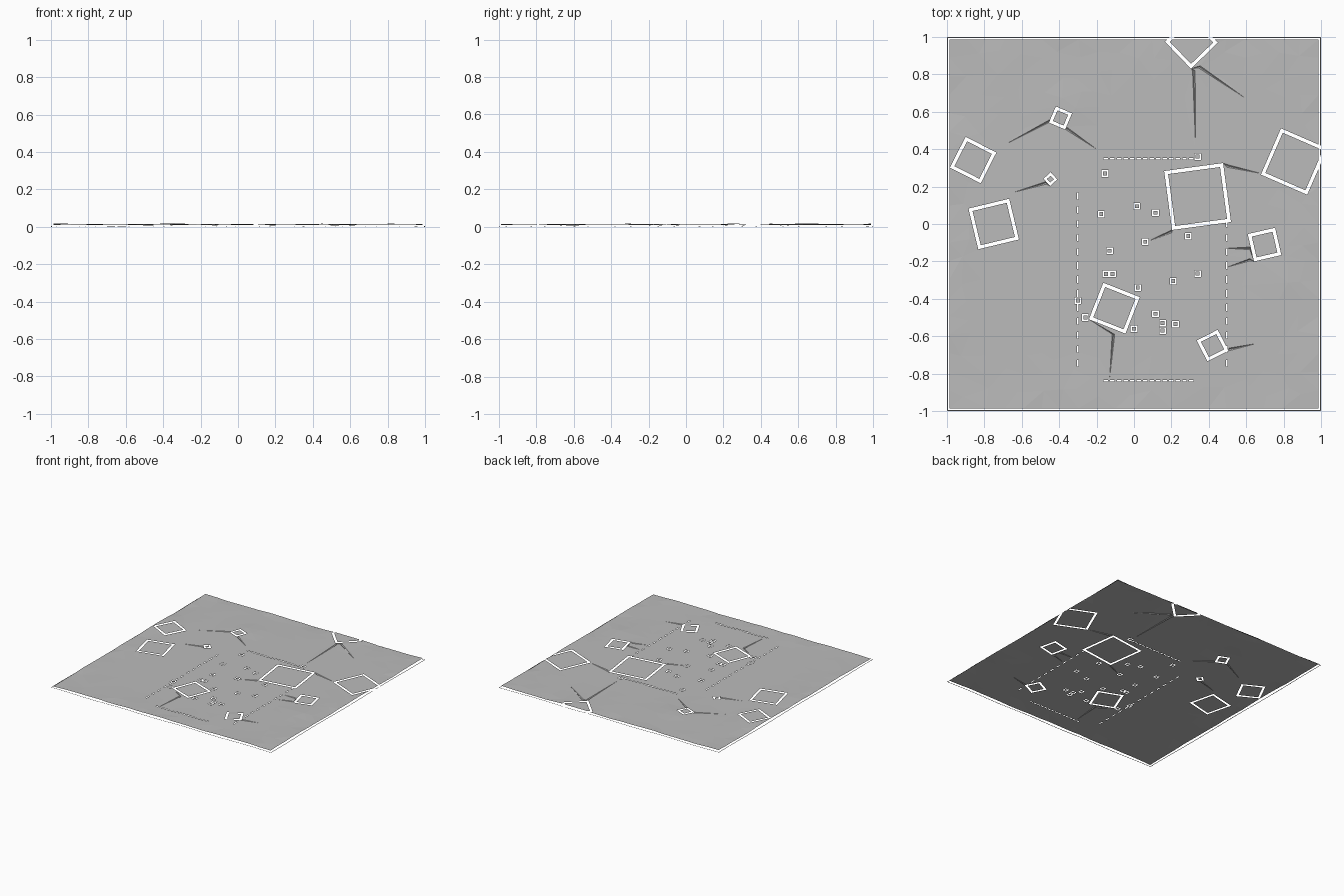
import bpy
import math
import random
from mathutils import Vector
from mathutils.geometry import delaunay_2d_cdt

cube = bpy.data.objects.get("Cube")
if cube:
    bpy.data.objects.remove(cube)
random.seed(4)

grey = bpy.data.materials.new("ground grey")
grey.use_nodes = True
grey.diffuse_color = (0.5, 0.5, 0.5, 1)
grey.node_tree.nodes["Principled BSDF"].inputs["Base Color"].default_value = grey.diffuse_color

EDGE, RIM = 0.987, 0.995   # outer edge of the ground, inner edge of the rim

# Footprints: centre x, centre y, side, turn in degrees, slot width
footprints = [
    (0.34, 0.147, 0.318, 7.7, 0.019), (-0.105, -0.45, 0.21, -21.5, 0.018),
    (-0.86, 0.342, 0.185, -27, 0.018), (-0.75, 0, 0.224, 13.5, 0.018),
    (-0.393, 0.567, 0.094, -23, 0.016), (-0.447, 0.24, 0.052, 42, 0.013),
    (0.856, 0.334, 0.27, -23.5, 0.018), (0.698, -0.11, 0.15, 13, 0.018),
    (0.42, -0.65, 0.126, 27, 0.017), (0.307, 0.972, 0.2, 44, 0.018),
]
# Post sockets: centres of small square slots
sockets = [
    (0.34, 0.36), (-0.155, 0.27), (-0.175, 0.053), (0.015, 0.095), (0.115, 0.06),
    (0.06, -0.095), (0.29, -0.065), (-0.13, -0.143), (0.34, -0.265), (0.21, -0.305),
    (0.02, -0.34), (-0.115, -0.267), (-0.15, -0.267), (-0.3, -0.41), (-0.26, -0.5),
    (0.115, -0.48), (0.153, -0.53), (0.153, -0.57), (0.222, -0.535), (0, -0.56),
]
# Creases: start and tip of tapering grooves
creases = [
    (-0.45, 0.55, -0.68, 0.43), (-0.36, 0.51, -0.2, 0.4), (-0.47, 0.22, -0.64, 0.17),
    (0.35, 0.84, 0.6, 0.67), (0.32, 0.82, 0.33, 0.4), (-0.11, -0.59, -0.13, -0.82),
    (0.2, -0.04, 0.06, -0.1), (0.5, 0.31, 0.68, 0.27), (0.62, -0.13, 0.5, -0.13),
    (0.62, -0.19, 0.5, -0.23), (0.51, -0.67, 0.65, -0.64),
]
# Low mounds: centre and height
mounds = [(-0.95, 0.4, 0.005), (-0.95, -0.1, 0.005), (-0.3, -0.95, 0.004),
          (-0.35, 0.65, 0.005), (0.8, -0.3, 0.004), (0.35, 0.9, 0.004)]


class Slot:
    """A rectangular slot, or a ring of slot around a pad."""

    def __init__(self, x, y, width, depth, turn=0, gap=0):
        self.centre = Vector((x, y))
        self.half = Vector((width / 2, depth / 2))
        self.turn = math.radians(turn)
        self.gap = gap

    def loops(self):
        for inset in ([0, self.gap] if self.gap else [0]):
            a, b = self.half.x - inset, self.half.y - inset
            yield [self.centre + Vector(p) @ self.matrix()
                   for p in ((-a, -b), (a, -b), (a, b), (-a, b))]

    def matrix(self):
        from mathutils import Matrix
        return Matrix.Rotation(-self.turn, 2)

    def where(self, p):
        q = (p - self.centre) @ self.matrix().transposed()
        d = max(abs(q.x) - self.half.x, abs(q.y) - self.half.y)
        if d > 0:
            return "outside"
        return "pad" if self.gap and d < -self.gap else "slot"


slots = [Slot(x, y, s, s, t, g) for x, y, s, t, g in footprints]
slots += [Slot(x, y, 0.035, 0.035, 0, 0.007) for x, y in sockets]
# Dashed fence lines
for i in range(13):
    for x in (-0.3, 0.495):
        slots.append(Slot(x, 0.15 - 0.0745 * i, 0.008, 0.036))
for i in range(14):
    for y in (0.35, -0.837):
        slots.append(Slot(-0.15 + 0.035 * i, y, 0.024, 0.008))


def reach(p):
    return max(abs(p.x), abs(p.y))


def height(p):
    if reach(p) > 0.991:
        return 0.002 + 0.002 * math.sin(11 * p.x + 7 * p.y)
    z = 0.013
    for x, y, h in mounds:
        z += h * math.exp(-(p - Vector((x, y))).length_squared / 0.012)
    wave = math.sin(9 * p.x - 8 * p.y) + 0.6 * math.sin(23 * (p.x + p.y))
    z += 0.003 * wave * math.exp((reach(p) - 1) / 0.05)
    for ax, ay, bx, by in creases:
        a, run = Vector((ax, ay)), Vector((bx - ax, by - ay))
        t = (p - a).dot(run) / run.length_squared
        if -0.01 < t < 1 and (p - a - run * t).length < 0.001:
            z -= 0.006 * (1 - t)
    return z


# Outline points and constraint edges
points, edges = [], []


def add_path(path, closed=True):
    first = len(points)
    points.extend(path)
    n = len(path)
    edges.extend((first + i, first + (i + 1) % n) for i in range(n if closed else n - 1))


def border(r, steps=20):
    corners = [Vector(c) * r for c in ((-1, -1), (1, -1), (1, 1), (-1, 1))]
    return [corners[k].lerp(corners[(k + 1) % 4], i / steps)
            for k in range(4) for i in range(steps)]


for r in (EDGE, RIM, 1):
    add_path(border(r))
for slot in slots:
    for loop in slot.loops():
        add_path(loop)
for ax, ay, bx, by in creases:
    a, b = Vector((ax, ay)), Vector((bx, by))
    side = (b - a).orthogonal().normalized() * 0.007
    add_path([a + side, b, a - side])
    add_path([a, b], closed=False)
for i in range(-9, 10):
    for j in range(-9, 10):
        points.append(Vector((i + random.uniform(-0.3, 0.3), j + random.uniform(-0.3, 0.3))) / 10)

verts, _, faces, *_ = delaunay_2d_cdt(points, edges, [], 0, 0.0001)

# Sort the faces into parts, leaving the slots open
parts = {"ground_sheet": [], "footprint_pads": [], "outer_rim": []}
for face in faces:
    corners = [Vector(verts[i]) for i in face]
    mid = sum(corners, Vector((0, 0))) / len(corners)
    found = [s.where(mid) for s in slots]
    if "slot" in found or reach(mid) > 1 or EDGE < reach(mid) < RIM:
        continue
    if reach(mid) > RIM:
        part, level = "outer_rim", None
    elif "pad" in found:
        part, level = "footprint_pads", height(slots[found.index("pad")].centre)
    else:
        part, level = "ground_sheet", None
    tri = [(p.x, p.y, height(p) if level is None else level) for p in corners]
    if (corners[1] - corners[0]).cross(corners[2] - corners[0]) < 0:
        tri.reverse()
    parts[part].append(tri)

for name, tris in parts.items():
    index = {}
    polys = [[index.setdefault(co, len(index)) for co in tri] for tri in tris]
    mesh = bpy.data.meshes.new(name)
    mesh.from_pydata(list(index), [], polys)
    mesh.materials.append(grey)
    mesh.update()
    bpy.context.collection.objects.link(bpy.data.objects.new(name, mesh))
